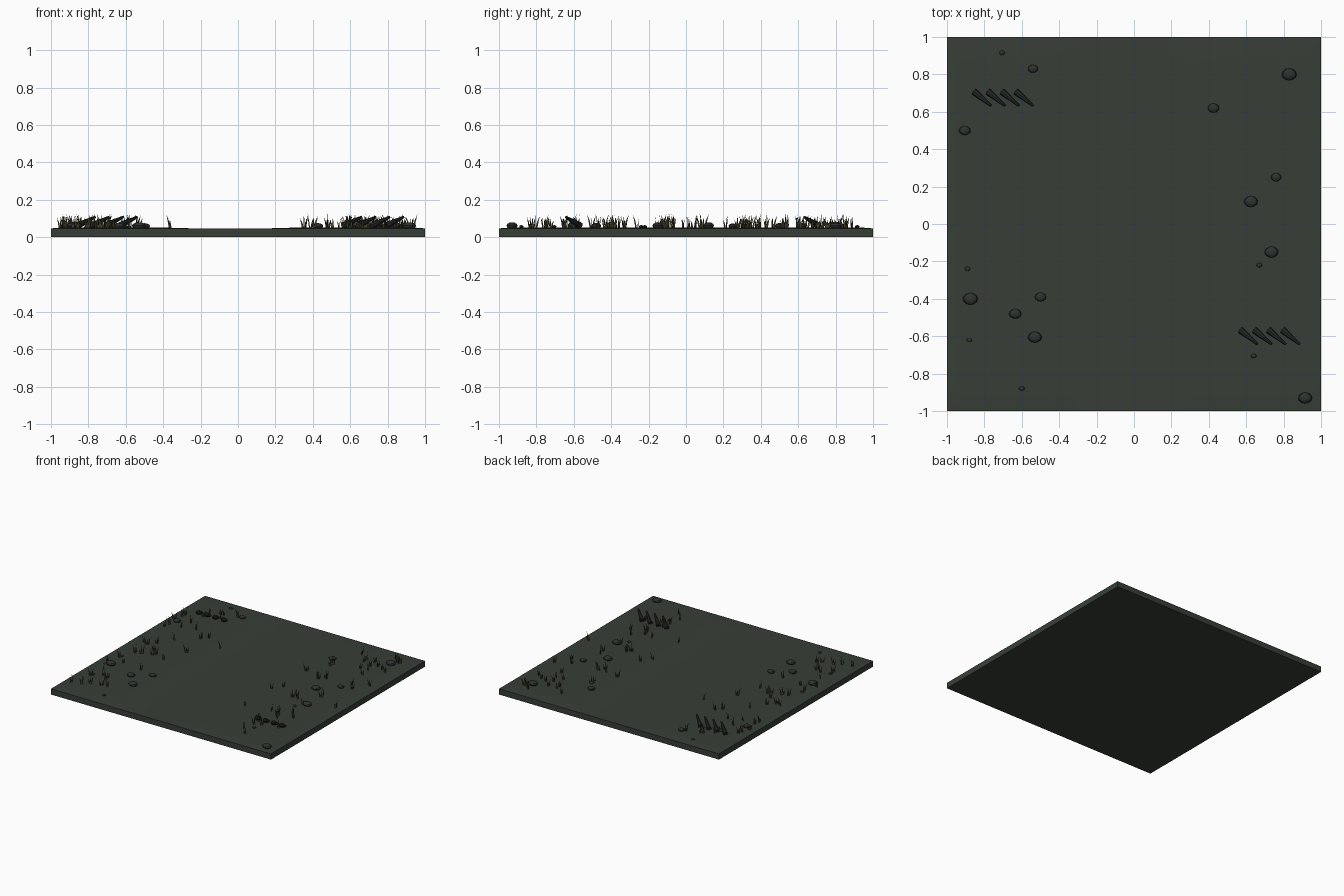
import bpy, bmesh, math, random
from mathutils import Vector, Matrix

if "Cube" in bpy.data.objects:
    bpy.data.objects.remove(bpy.data.objects["Cube"])

random.seed(7)


def material(name, rgb):
    m = bpy.data.materials.new(name)
    m.diffuse_color = (*rgb, 1)
    m.use_nodes = True
    m.node_tree.nodes["Principled BSDF"].inputs["Base Color"].default_value = m.diffuse_color
    return m


GROUND = material("dark moss ground", (0.038, 0.048, 0.037))
STONE = material("dark stone", (0.028, 0.033, 0.029))
SPIKE = material("charred wood", (0.018, 0.021, 0.019))
GRASS = material("dry olive grass", (0.062, 0.056, 0.022))


def finish(bm, name, mat):
    mesh = bpy.data.meshes.new(name)
    bm.to_mesh(mesh)
    bm.free()
    mesh.materials.append(mat)
    ob = bpy.data.objects.new(name, mesh)
    bpy.context.collection.objects.link(ob)
    return ob


def ground_height(x, y):
    # shallow path down the middle, rims dipping slightly
    side = min(1, max(0, (abs(x + 0.04) - 0.2) / 0.2))
    rim = min(1, (1 - max(abs(x), abs(y))) / 0.08)
    return 0.047 + 0.006 * side * rim


# ground slab: gently shaped grid with straight walls and a flat bottom
bm = bmesh.new()
bmesh.ops.create_grid(bm, x_segments=40, y_segments=40, size=1)
for v in bm.verts:
    v.co.z = ground_height(v.co.x, v.co.y)
rim = [e for e in bm.edges if e.is_boundary]
walls = bmesh.ops.extrude_edge_only(bm, edges=rim)["geom"]
for v in walls:
    if isinstance(v, bmesh.types.BMVert):
        v.co.z = 0
bmesh.ops.contextual_create(bm, geom=[e for e in bm.edges if e.is_boundary])
bmesh.ops.recalc_face_normals(bm, faces=bm.faces)
for f in bm.faces:
    f.smooth = f.normal.z > 0.7
for e in bm.edges:
    e.smooth = not (len(e.link_faces) == 2 and e.calc_face_angle() > 0.6)
finish(bm, "ground_slab", GROUND)

# flattened stones and pebbles: x, y, radius
stones = [(0.83, 0.80, 0.040), (0.425, 0.62, 0.031), (-0.54, 0.83, 0.027),
          (-0.905, 0.50, 0.031), (0.76, 0.25, 0.028), (0.625, 0.12, 0.037),
          (0.735, -0.15, 0.037), (-0.875, -0.40, 0.040), (-0.50, -0.39, 0.030),
          (-0.635, -0.48, 0.033), (-0.53, -0.605, 0.037), (0.915, -0.93, 0.037)]
pebbles = [(-0.705, 0.915), (-0.89, -0.24), (-0.88, -0.62),
           (-0.60, -0.88), (0.67, -0.22), (0.64, -0.705)]
bm = bmesh.new()
for x, y, r in stones + [(x, y, 0.015) for x, y in pebbles]:
    place = Matrix.Translation((x, y, 0.054 + 0.2 * r))
    squash = Matrix.Diagonal((r, 0.8 * r, 0.5 * r, 1))
    bmesh.ops.create_uvsphere(bm, u_segments=12, v_segments=6, radius=1,
                              matrix=place @ squash)
finish(bm, "stones", STONE)

# two rows of slanted tapered stakes
axis = Vector((0.09, -0.075, 0.045))
turn = axis.to_track_quat('Z', 'Y').to_matrix().to_4x4()
bm = bmesh.new()
for x0, y0 in ((-0.81, 0.67), (0.615, -0.605)):
    for i in range(4):
        spot = Matrix.Translation((x0 + 0.075 * i, y0, 0.085))
        bmesh.ops.create_cone(bm, cap_ends=True, segments=8, radius1=0.019,
                              radius2=0.007, depth=axis.length,
                              matrix=spot @ turn)
finish(bm, "stakes", SPIKE)


def tuft(bm, x, y):
    # thin upright blades, each leaning within its own plane
    for lean in (-0.35, 0.0, 0.35):
        a = random.uniform(0, math.pi)
        d = Vector((math.cos(a), math.sin(a), 0))
        h = random.uniform(0.04, 0.075)
        base = Vector((x, y, ground_height(x, y) - 0.002)) + d * lean * 0.02
        tip = base + d * h * lean * 0.8 + Vector((0, 0, h))
        mid = base + d * h * lean * 0.3 + Vector((0, 0, h * 0.5))
        ring = [base - d * 0.005, base + d * 0.005, mid + d * 0.004,
                tip, mid - d * 0.004]
        bm.faces.new([bm.verts.new(p) for p in ring])


# grass on both banks of the path
bm = bmesh.new()
for _ in range(42):
    tuft(bm, random.uniform(-0.95, -0.52), random.uniform(-0.86, 0.88))
    tuft(bm, random.uniform(0.55, 0.95), random.uniform(-0.86, 0.9))
for _ in range(8):
    tuft(bm, random.uniform(0.34, 0.55), random.uniform(-0.5, 0.6))
tuft(bm, -0.36, 0.3)
finish(bm, "grass_tufts", GRASS)
